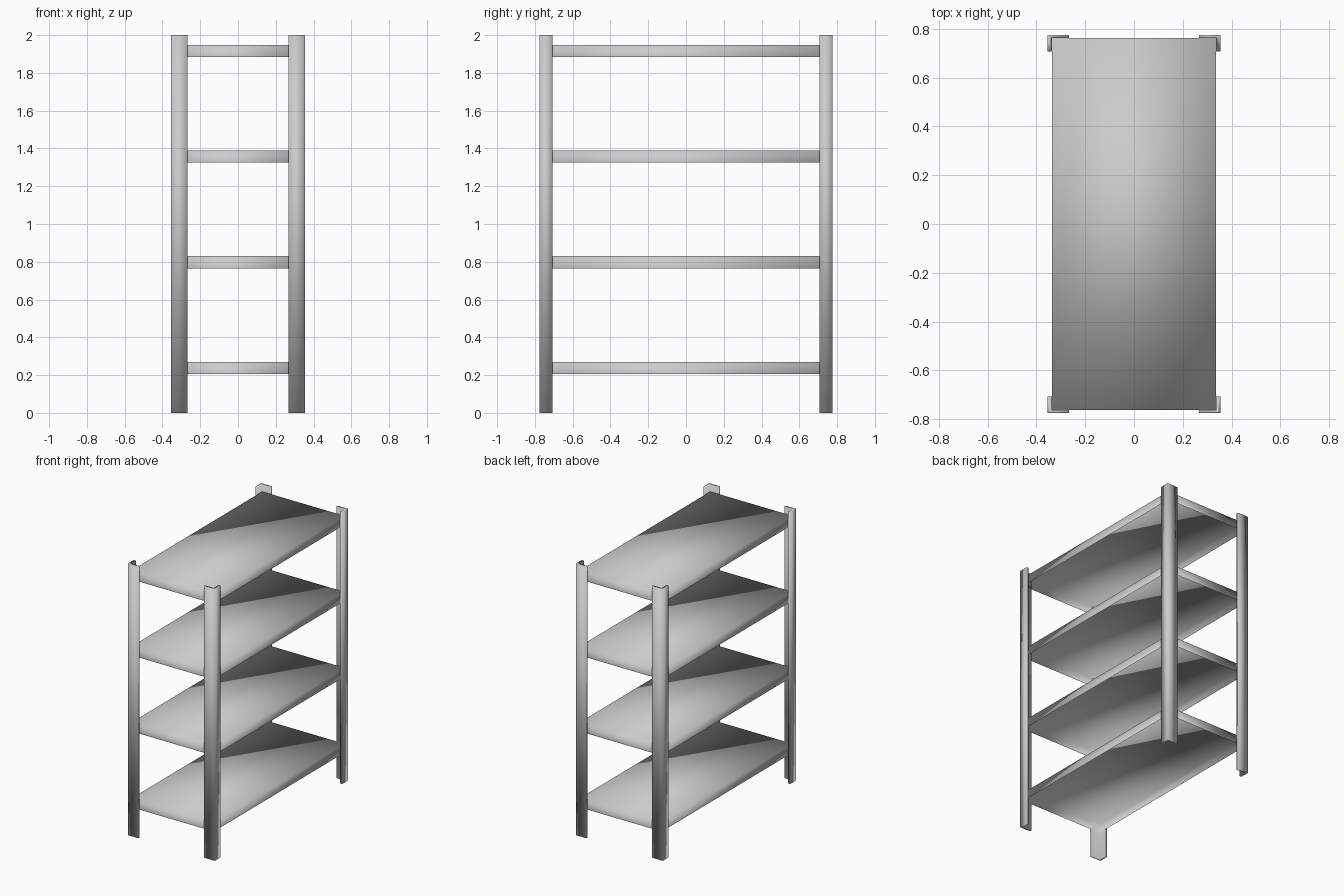
import bpy, bmesh
from mathutils import Matrix

if "Cube" in bpy.data.objects:
    bpy.data.objects.remove(bpy.data.objects["Cube"])

POST_X, POST_Y, HEIGHT = 0.354, 0.775, 2.0      # outer corner of the posts
FLANGE_X, FLANGE_Y = 0.087, 0.067               # widths of the angle-iron flanges
THICK_X, THICK_Y = 0.017, 0.013                 # flange thicknesses
SHELF_X, SHELF_Y, SHELF_H = 0.336, 0.762, 0.064


def make_object(name, bm):
    for face in bm.faces:
        face.smooth = True
    mesh = bpy.data.meshes.new(name)
    bm.to_mesh(mesh)
    bm.free()
    obj = bpy.data.objects.new(name, mesh)
    bpy.context.collection.objects.link(obj)
    return obj


def corner_post(name, sx, sy):
    # L-shaped profile extruded to full height
    x0, y0 = POST_X, POST_Y
    profile = [(x0, y0), (x0 - FLANGE_X, y0), (x0 - FLANGE_X, y0 - THICK_Y),
               (x0 - THICK_X, y0 - THICK_Y), (x0 - THICK_X, y0 - FLANGE_Y),
               (x0, y0 - FLANGE_Y)]
    bm = bmesh.new()
    base = bm.faces.new([bm.verts.new((sx * x, sy * y, 0)) for x, y in profile])
    ext = bmesh.ops.extrude_face_region(bm, geom=[base], use_keep_orig=True)
    top = [g for g in ext["geom"] if isinstance(g, bmesh.types.BMVert)]
    bmesh.ops.translate(bm, verts=top, vec=(0, 0, HEIGHT))
    bmesh.ops.recalc_face_normals(bm, faces=bm.faces)
    return make_object(name, bm)


def shelf(name, z):
    # Folded sheet: flat top with four turned-down edges, open underneath
    bm = bmesh.new()
    bmesh.ops.create_cube(bm, size=1, matrix=Matrix.Translation((0, 0, z)) @
                          Matrix.Diagonal((2 * SHELF_X, 2 * SHELF_Y, SHELF_H, 1)))
    bm.normal_update()
    bottom = [f for f in bm.faces if f.normal.z < -0.9]
    bmesh.ops.delete(bm, geom=bottom, context='FACES')
    return make_object(name, bm)


# Corner posts
for side, sx in (("left", -1), ("right", 1)):
    for end, sy in (("front", -1), ("back", 1)):
        corner_post(f"{end}_{side}_post", sx, sy)

# Evenly spaced shelves
for i in range(4):
    shelf(f"shelf_{i + 1}", 0.238 + i * 0.5593)
